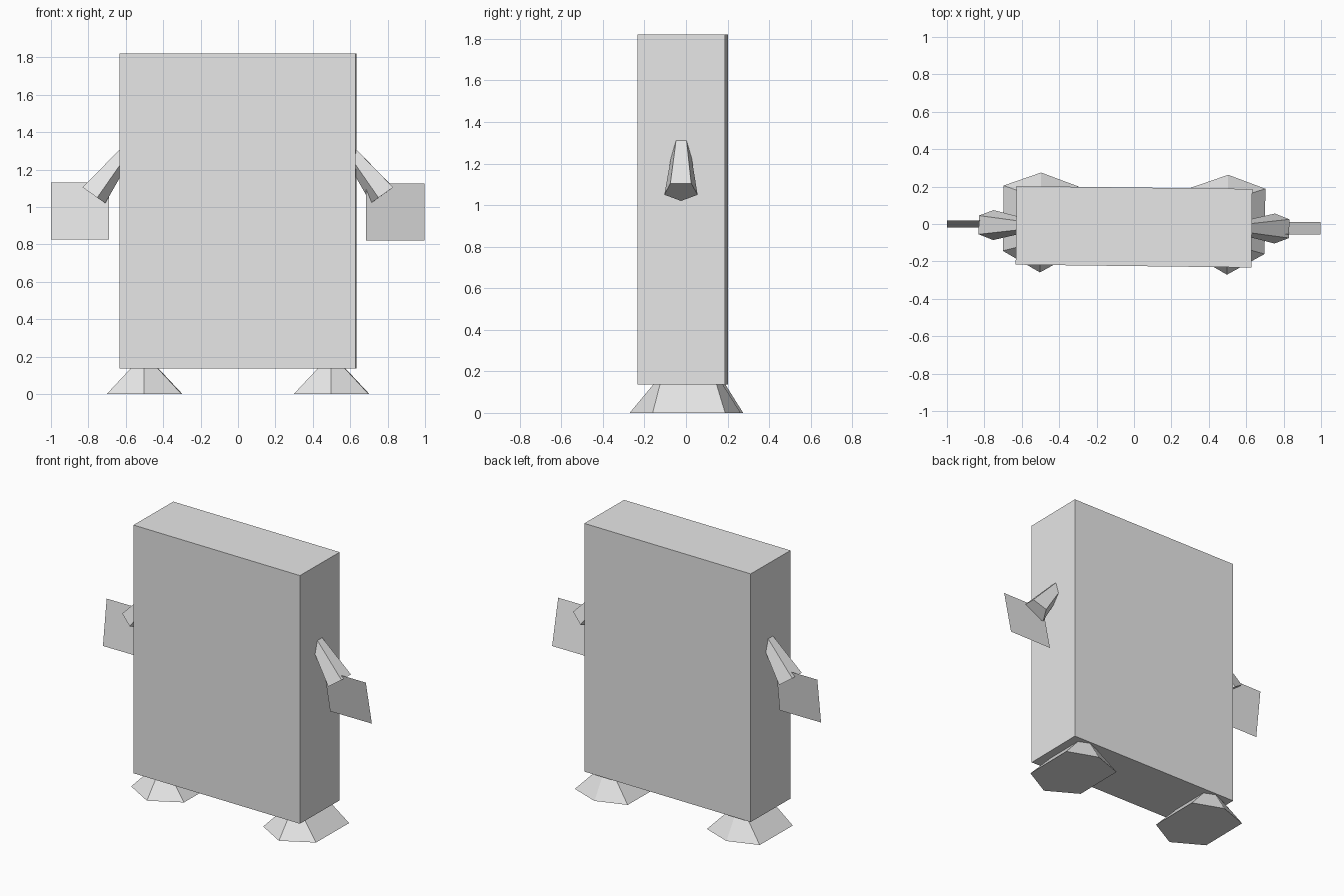
import bpy, bmesh, math
from mathutils import Matrix, Vector

if "Cube" in bpy.data.objects:
    bpy.data.objects.remove(bpy.data.objects["Cube"])

grey = bpy.data.materials.new("plain_grey")
grey.diffuse_color = (0.8, 0.8, 0.8, 1)
grey.use_nodes = True
grey.node_tree.nodes["Principled BSDF"].inputs["Base Color"].default_value = grey.diffuse_color

# The whole figure is turned very slightly about the vertical axis
TURN = Matrix.Translation((0, -0.015, 0)) @ Matrix.Rotation(math.radians(-0.7), 4, 'Z')


def finish(name, bm, matrix=None):
    if matrix is not None:
        bm.transform(matrix)
    mesh = bpy.data.meshes.new(name)
    bm.to_mesh(mesh)
    bm.free()
    mesh.materials.append(grey)
    obj = bpy.data.objects.new(name, mesh)
    bpy.context.collection.objects.link(obj)
    return obj


def loft(name, ring_a, ring_b, side):
    """Closed solid between two matching rings, mirrored in x by side."""
    bm = bmesh.new()
    a, b = ([bm.verts.new((x * side, y, z)) for x, y, z in ring]
            for ring in (ring_a, ring_b))
    n = len(a)
    for i in range(n):
        j = (i + 1) % n
        bm.faces.new((a[i], a[j], b[j], b[i]))
    bm.faces.new(a)
    bm.faces.new(b)
    bmesh.ops.recalc_face_normals(bm, faces=bm.faces)
    return finish(name, bm, TURN)


# Body slab
bm = bmesh.new()
bmesh.ops.create_cube(bm, size=1)
bm.transform(Matrix.Translation((0, 0, 0.978)) @ Matrix.Diagonal((1.26, 0.42, 1.684, 1)))
finish("body", bm, TURN)


# Six-sided flared foot ring
def foot_ring(w, front, side_front, side_back, back, z):
    return [(0.5, front, z), (0.5 + w, side_front, z), (0.5 + w, side_back, z),
            (0.5, back, z), (0.5 - w, side_back, z), (0.5 - w, side_front, z)]


# Five-sided arm ring, lying in the plane tilted along (0.12, 0.085)
def arm_ring(low_x, low_z, scale):
    profile = [(0, 0), (0.35, 0.08), (1, 0.05), (1, -0.05), (0.35, -0.08)]
    return [(low_x + 0.12 * k * scale, y * scale, low_z + 0.085 * k * scale)
            for k, y in profile]


for label, side in (("right", 1), ("left", -1)):
    loft(label + "_foot",
         foot_ring(0.2, -0.25, -0.137, 0.212, 0.284, 0.0),
         foot_ring(0.06, -0.125, -0.10, 0.165, 0.19, 0.15), side)
    loft(label + "_arm",
         arm_ring(0.71, 1.02, 1.0),
         arm_ring(0.534, 1.328, 0.385), side)

# Flat square hands, tilted in opposite directions
for label, x0, x1, top, bottom, y_top, y_bottom in (
        ("right", 0.685, 0.998, 1.125, 0.822, -0.055, 0.01),
        ("left", -1.0, -0.69, 1.132, 0.826, 0.02, -0.02)):
    bm = bmesh.new()
    corners = [(x0, y_bottom, bottom), (x1, y_bottom, bottom),
               (x1, y_top, top), (x0, y_top, top)]
    bm.faces.new([bm.verts.new(Vector(c)) for c in corners])
    finish(label + "_hand", bm)
